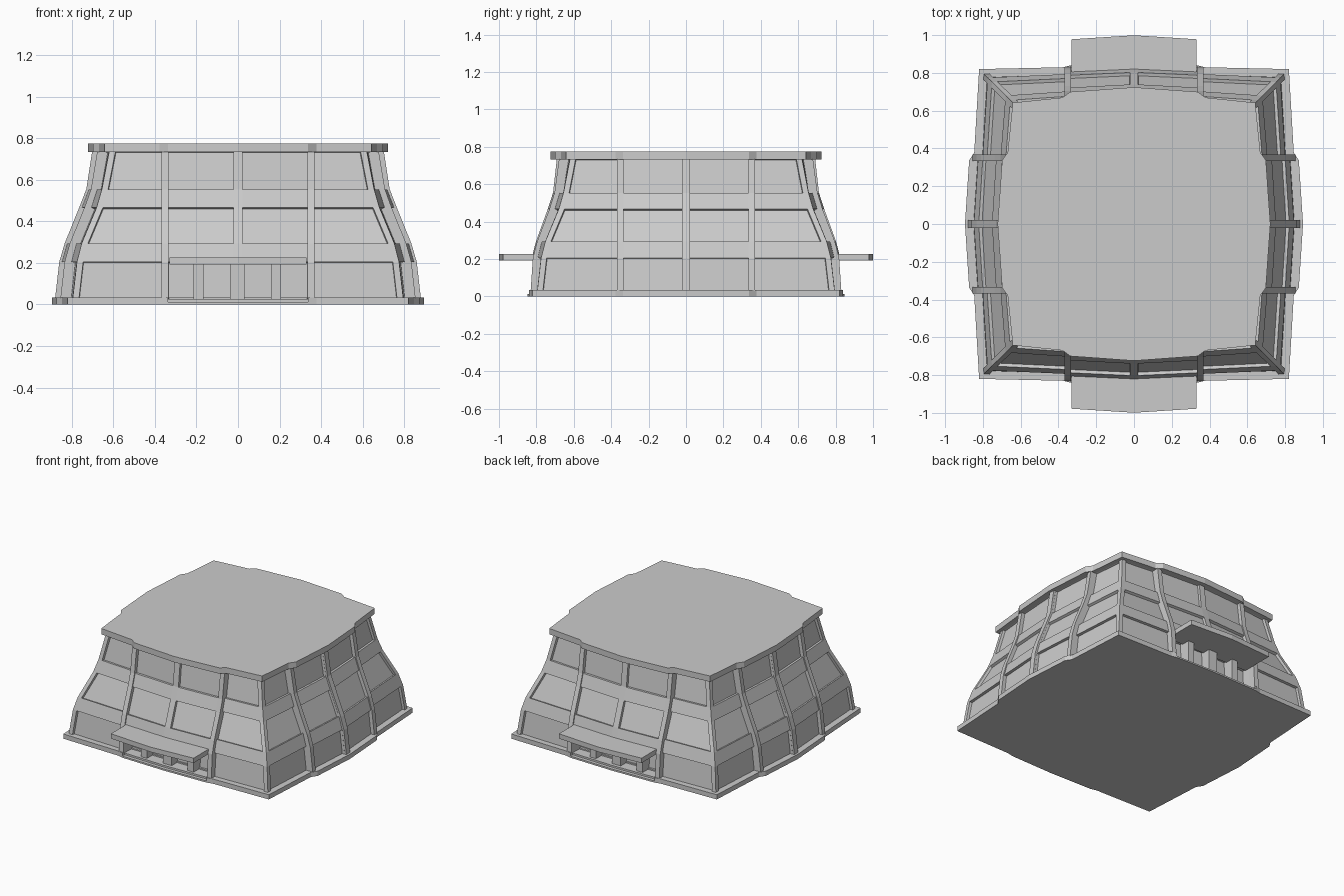
import bpy, bmesh
from math import pi
from mathutils import Matrix, Vector

if "Cube" in bpy.data.objects:
    bpy.data.objects.remove(bpy.data.objects["Cube"])

# Wall profile: height, corner offset, mid-side offset in x, mid-side offset in y
ROWS = [(.03, .795, .868, .834), (.205, .775, .848, .826), (.294, .752, .822, .803),
        (.467, .68, .752, .740), (.554, .655, .718, .712), (.735, .62, .69, .692)]


def finish(name, bm, fix=True):
    if fix:
        bmesh.ops.recalc_face_normals(bm, faces=bm.faces)
    me = bpy.data.meshes.new(name)
    bm.to_mesh(me)
    bm.free()
    ob = bpy.data.objects.new(name, me)
    bpy.context.collection.objects.link(ob)
    return ob


def turn(side):
    return Matrix.Rotation(side * pi / 2, 4, 'Z')


def offset(s, c, m):
    """Bowed side with a step outward at the ribs."""
    d, a = m - c, abs(s)
    if a >= .352:
        return c + .36 * d * (c - a) / (c - .36)
    return m - .3 * d * a / .34


def prism(name, pts, z0, z1):
    bm = bmesh.new()
    f = bm.faces.new([bm.verts.new((x, y, z0)) for x, y in pts])
    r = bmesh.ops.extrude_face_region(bm, geom=[f])
    for v in r['geom']:
        if isinstance(v, bmesh.types.BMVert):
            v.co.z = z1
    return finish(name, bm)


def outline(c, mx, my, notch=None):
    pts = []
    for k in range(4):
        m = mx if k % 2 else my
        ss = [-c, -.378, -.338, 0, .338, .378]
        side = [(s, -offset(s, c, m)) for s in ss]
        if notch and k % 2 == 0:
            y = side[2][1]
            side[2:5] = [(-.336, y), (-.336, -notch), (.336, -notch), (.336, y)]
        pts += [(turn(k) @ Vector((x, y, 0))).xy for x, y in side]
    return pts


def rib(name, side, s, width, inner, outer):
    """Bar that follows the curved wall profile."""
    bm = bmesh.new()
    rings = []
    for z, c, mx, my in ROWS:
        m = mx if side % 2 else my
        o = offset(min(abs(s), .335), c, m)
        ring = [(s - width / 2, -o + inner), (s + width / 2, -o + inner),
                (s + width / 2, -o - outer), (s - width / 2, -o - outer)]
        rings.append([bm.verts.new(turn(side) @ Vector((x, y, z))) for x, y in ring])
    for a, b in zip(rings, rings[1:]):
        for i in range(4):
            j = (i + 1) % 4
            bm.faces.new((a[i], a[j], b[j], b[i]))
    bm.faces.new(rings[0])
    bm.faces.new(rings[-1])
    finish(name, bm)


# Walls with recessed panels and door openings
bm = bmesh.new()
panels, doors = [], [[], []]
for k in range(4):
    grid = []
    for z, c, mx, my in ROWS:
        m = mx if k % 2 else my
        half = [c, c - .03, .365, .336, .022]
        ss = [-s for s in half] + half[::-1]
        grid.append([bm.verts.new(turn(k) @ Vector((s, -offset(s, c, m), z))) for s in ss])
    for r in range(5):
        for i in range(9):
            f = bm.faces.new((grid[r][i], grid[r][i + 1], grid[r + 1][i + 1], grid[r + 1][i]))
            if k % 2 == 0 and r == 0 and 3 <= i <= 5:
                doors[k // 2].append(f)
            elif r % 2 == 0 and i in (1, 3, 5, 7):
                panels.append(f)
bmesh.ops.remove_doubles(bm, verts=bm.verts, dist=.0005)
bmesh.ops.inset_individual(bm, faces=panels, thickness=.002, depth=-.018)
for d in doors:
    bmesh.ops.inset_region(bm, faces=d, thickness=.001, depth=-.1)
finish("walls", bm, fix=False)

# Base slab with door notches, and roof slab
prism("base_slab", outline(.82, .895, .848, notch=.74), 0, .034)
prism("roof_slab", outline(.642, .722, .724), .733, .775)

# Ribs
for k in range(4):
    for s in (-.351, .351):
        rib("wall_rib", k, s, .034, .05, .008)
    if k % 2:
        rib("centre_rib", k, 0, .042, .03, .012)

# Entrances: thresholds, canopy and pillars on front and back
for sg in (-1, 1):
    prism("lower_step", [(-.336, sg * .73), (.336, sg * .73), (.336, sg * .84),
                         (0, sg * .848), (-.336, sg * .84)], 0, .012)
    prism("upper_step", [(-.336, sg * .73), (.336, sg * .73), (.336, sg * .815),
                         (0, sg * .825), (-.336, sg * .815)], .012, .025)
    prism("canopy", [(-.33, sg * .74), (.33, sg * .74), (.33, sg * .978),
                     (0, sg * .999), (-.33, sg * .978)], .192, .227)
    for x, w in ((-.19, .048), (-.004, .07), (.182, .048)):
        a, b = x - w / 2, x + w / 2
        prism("door_pillar", [(a, sg * .7), (b, sg * .7), (b, sg * .8), (a, sg * .8)], .02, .2)
